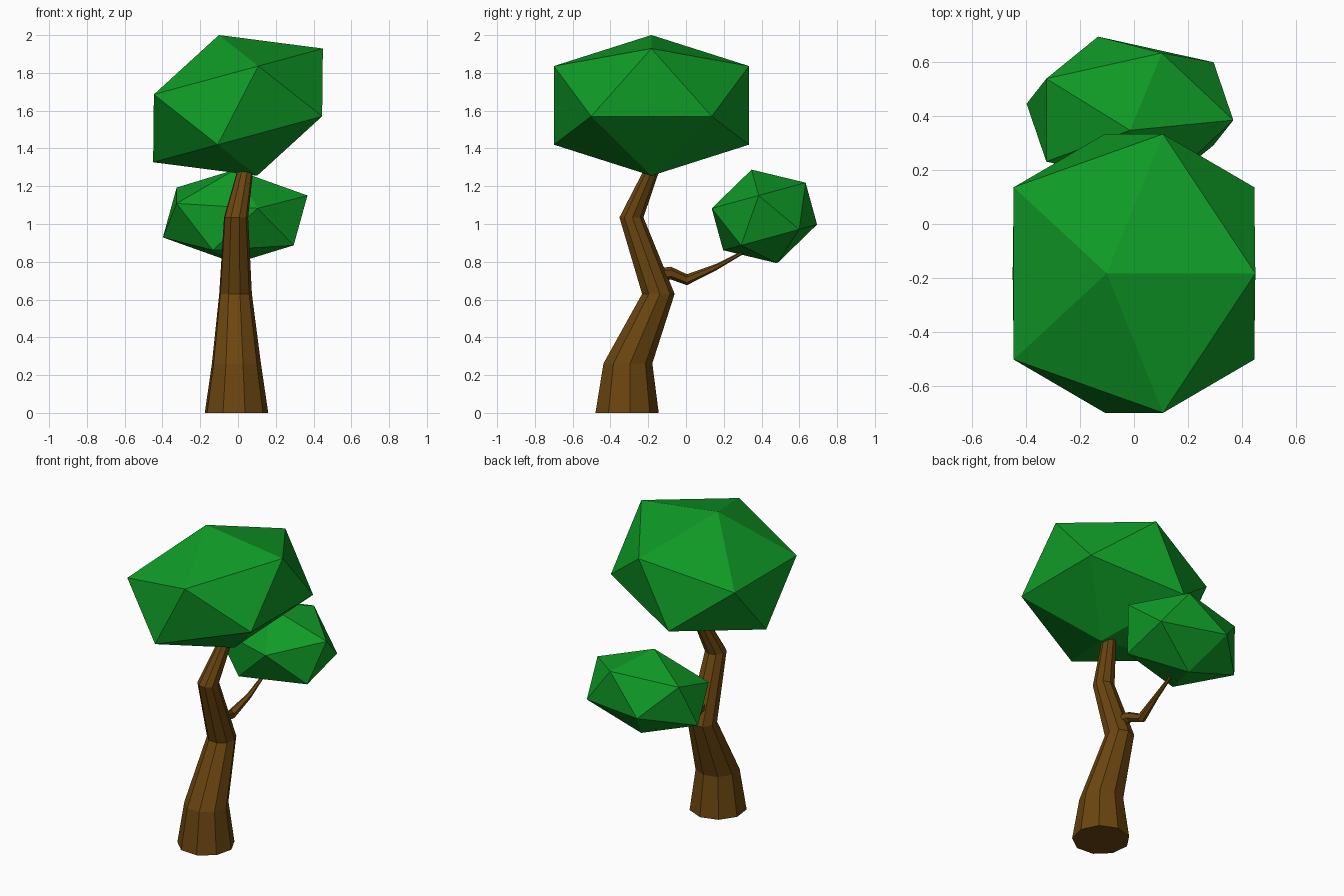
import bpy
import bmesh
from math import cos, sin, radians, tau
from mathutils import Vector

cube = bpy.data.objects.get("Cube")
if cube:
    bpy.data.objects.remove(cube, do_unlink=True)


def material(name, rgb):
    mat = bpy.data.materials.new(name)
    mat.use_nodes = True
    mat.diffuse_color = (*rgb, 1)
    mat.node_tree.nodes["Principled BSDF"].inputs["Base Color"].default_value = (*rgb, 1)
    return mat


leaf_green = material("leaf green", (0.005, 0.33, 0.02))
bark_brown = material("bark brown", (0.145, 0.06, 0.005))


def finish(name, bm, mat):
    bmesh.ops.recalc_face_normals(bm, faces=bm.faces)
    mesh = bpy.data.meshes.new(name)
    bm.to_mesh(mesh)
    bm.free()
    mesh.materials.append(mat)
    obj = bpy.data.objects.new(name, mesh)
    bpy.context.collection.objects.link(obj)
    return obj


def loft(name, stations, sides, phase, u, v):
    """Faceted limb through (x, y, z, radius) stations, rings spanned by u and v."""
    bm = bmesh.new()
    rings = []
    for x, y, z, r in stations:
        angles = [phase + tau * i / sides for i in range(sides)]
        rings.append([bm.verts.new(Vector((x, y, z)) + r * (cos(a) * u + sin(a) * v))
                      for a in angles])
    for low, high in zip(rings, rings[1:]):
        for i in range(sides):
            j = (i + 1) % sides
            bm.faces.new((low[i], low[j], high[j], high[i]))
    bm.faces.new(rings[0])
    bm.faces.new(rings[-1])
    return finish(name, bm, bark_brown)


def foliage(name, location, scale, rotation):
    """Stretched and tilted twenty-sided leaf mass."""
    bm = bmesh.new()
    bmesh.ops.create_icosphere(bm, subdivisions=1, radius=1)
    obj = finish(name, bm, leaf_green)
    obj.location, obj.scale, obj.rotation_euler = location, scale, rotation


X, Y, Z = Vector((1, 0, 0)), Vector((0, 1, 0)), Vector((0, 0, 1))

# Bent, tapering trunk
loft("trunk", [(-0.01, -0.315, 0, 0.171),
               (-0.01, -0.31, 0.262, 0.132),
               (-0.014, -0.148, 0.63, 0.088),
               (-0.011, -0.29, 1.035, 0.065),
               (0.037, -0.185, 1.28, 0.043)], 9, radians(6), X, Y)

# Thin side branch
loft("branch", [(-0.015, -0.15, 0.73, 0.035),
                (-0.03, -0.08, 0.74, 0.034),
                (-0.055, 0.005, 0.705, 0.029),
                (-0.035, 0.16, 0.772, 0.017),
                (-0.03, 0.33, 0.865, 0.008)], 6, radians(30), X, Z)

# Leaf masses
foliage("large_foliage", (0, -0.183, 1.628), (0.573, 0.607, 0.386), (0, radians(-15.2), 0))
foliage("small_foliage", (-0.015, 0.415, 1.04), (0.428, 0.303, 0.257), (radians(15.3), 0, 0))
